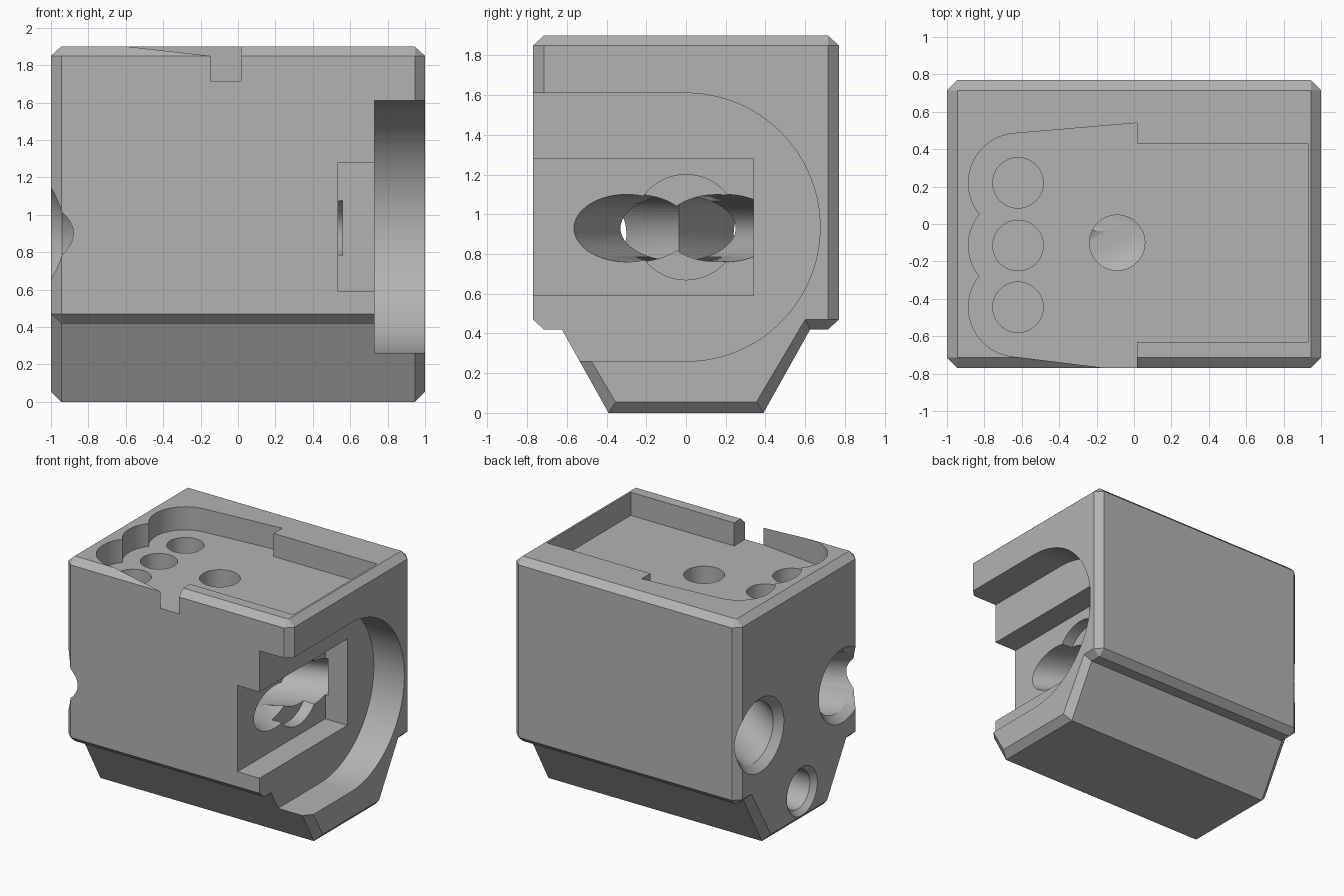
import bpy, bmesh, math

cube = bpy.data.objects.get("Cube")
if cube:
    bpy.data.objects.remove(cube, do_unlink=True)

grey = bpy.data.materials.new("plain grey")
grey.use_nodes = True
colour = (0.45, 0.45, 0.45, 1)
grey.diffuse_color = colour
grey.node_tree.nodes["Principled BSDF"].inputs["Base Color"].default_value = colour


def loft(name, rings):
    """Closed solid skinned through rings of equal point count."""
    bm = bmesh.new()
    loops = [[bm.verts.new(p) for p in ring] for ring in rings]
    n = len(loops[0])
    for a, b in zip(loops, loops[1:]):
        for i in range(n):
            j = (i + 1) % n
            bm.faces.new((a[i], a[j], b[j], b[i]))
    bm.faces.new(loops[0][::-1])
    bm.faces.new(loops[-1])
    bmesh.ops.remove_doubles(bm, verts=bm.verts[:], dist=1e-4)
    bm.normal_update()
    # Faces must point outwards for the cuts
    if bm.calc_volume(signed=True) < 0:
        bmesh.ops.reverse_faces(bm, faces=bm.faces[:])
    mesh = bpy.data.meshes.new(name)
    bm.to_mesh(mesh)
    bm.free()
    mesh.materials.append(grey)
    obj = bpy.data.objects.new(name, mesh)
    bpy.context.scene.collection.objects.link(obj)
    return obj


def section(x, outline):
    return [(x, y, z) for y, z in outline]


def oval(x, y, z, ry, rz, n=64):
    angles = [2 * math.pi * i / n for i in range(n)]
    return [(x, y + ry * math.cos(a), z + rz * math.sin(a)) for a in angles]


def arc(cx, cy, r, start, end, n=24):
    angles = [math.radians(start + (end - start) * i / n) for i in range(n + 1)]
    return [(cx + r * math.cos(a), cy + r * math.sin(a)) for a in angles]


def symmetric(half):
    return half + [(-y, z) for y, z in reversed(half)]


# Body: keeled block with chamfered rims on both ends
full = symmetric([(0.39, 0), (0.625, 0.42), (0.715, 0.42),
                  (0.77, 0.47), (0.77, 1.85), (0.715, 1.9)])
small = symmetric([(0.355, 0.055), (0.6, 0.47), (0.715, 0.47),
                   (0.715, 0.47), (0.715, 1.85), (0.715, 1.85)])
body = loft("block_body", [section(-1, small), section(-0.945, full),
                           section(0.945, full), section(1, small)])


def cut(cutter):
    """Subtract a cutter, using the first solver that leaves a solid."""
    cutter.hide_render = True
    mod = body.modifiers.new(cutter.name, "BOOLEAN")
    mod.operation = "DIFFERENCE"
    mod.object = cutter
    for solver in ("EXACT", "MANIFOLD", "FLOAT"):
        mod.solver = solver
        bpy.context.view_layer.update()
        graph = bpy.context.evaluated_depsgraph_get()
        result = bpy.data.meshes.new_from_object(body.evaluated_get(graph))
        if len(result.polygons) > 0:
            body.modifiers.remove(mod)
            body.data = result
            break
    else:
        body.modifiers.remove(mod)
    bpy.data.objects.remove(cutter, do_unlink=True)


# Round-ended side pocket, open to the front
mid = 0.935
slot = [(-1, mid - 0.675)] + arc(0, mid, 0.675, -90, 90, 64) + [(-1, mid + 0.675)]
cut(loft("side_pocket", [section(0.73, slot), section(1.2, slot)]))

# Deeper square pocket and round counterbore
square = [(-1, 0.59), (0.34, 0.59), (0.34, 1.28), (-1, 1.28)]
cut(loft("square_pocket", [section(0.535, square), section(0.8, square)]))
cut(loft("counterbore", [oval(0.44, 0, mid, 0.265, 0.265),
                         oval(0.6, 0, mid, 0.265, 0.265)]))

# Lobed tray in the top, with a notch through the front edge
lobe_x, lobe_ys, lobe_r = -0.62, (0.22, -0.115, -0.445), 0.265
tray = [(0.015, 0.54)]
tray += arc(lobe_x, lobe_ys[0], lobe_r, 95, 219)
tray += arc(lobe_x, lobe_ys[1], lobe_r, 141, 219)
tray += arc(lobe_x, lobe_ys[2], lobe_r, 141, 263)
tray += [(0.015, -0.79), (0.015, -0.63), (0.93, -0.63), (0.93, 0.43), (0.015, 0.43)]
cut(loft("top_tray", [[(x, y, z) for x, y in tray] for z in (1.715, 2.1)]))


def drill(name, x, y, r, bottom):
    ring = arc(x, y, r, 0, 360, 48)[:-1]
    cut(loft(name, [[(px, py, z) for px, py in ring] for z in (bottom, 1.8)]))


# Blind holes in the lobes and the feed hole down to the passages
for y in lobe_ys:
    drill("lobe_hole", lobe_x, y, 0.135, 1.4)
drill("feed_hole", -0.09, -0.1, 0.148, 0.93)

# Two crossing passages with flared mouths on the end face
for y_mouth, y_exit in ((0.49, -0.31), (-0.55, 0.21)):
    cut(loft("crossing_passage", [
        oval(-1.05, y_mouth, 0.9, 0.34, 0.34),
        oval(-0.94, y_mouth, 0.9, 0.25, 0.24),
        oval(0, -0.04, 0.93, 0.29, 0.165),
        oval(0.56, y_exit, 0.93, 0.265, 0.17)]))

# Lower round hole with a countersink
cut(loft("lower_hole", [oval(-1.05, -0.04, 0.25, 0.24, 0.24),
                        oval(-0.96, -0.04, 0.25, 0.155, 0.155),
                        oval(-0.3, -0.04, 0.25, 0.155, 0.155)]))

bpy.ops.object.select_all(action="DESELECT")
body.select_set(True)
bpy.context.view_layer.objects.active = body
bpy.ops.object.shade_smooth_by_angle(angle=math.radians(25))
